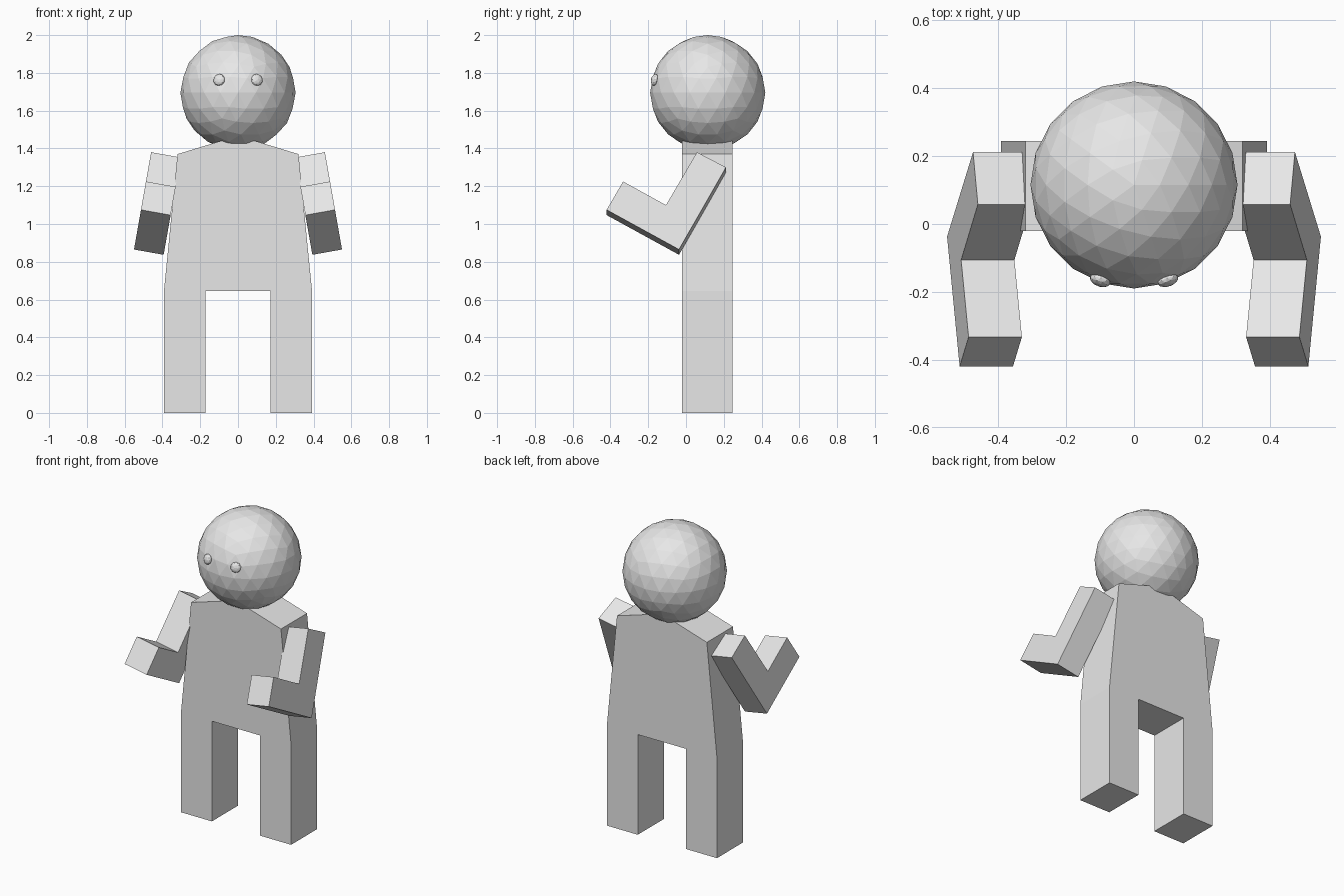
import bpy, bmesh
from mathutils import Vector

cube = bpy.data.objects.get("Cube")
if cube:
    bpy.data.objects.remove(cube, do_unlink=True)

# One plain grey for the whole figure
grey = bpy.data.materials.new("light_grey")
grey.use_nodes = True
GREY = (0.8, 0.8, 0.8, 1)
grey.diffuse_color = GREY
grey.node_tree.nodes["Principled BSDF"].inputs["Base Color"].default_value = GREY


def finish(name, bm):
    bmesh.ops.recalc_face_normals(bm, faces=bm.faces)
    mesh = bpy.data.meshes.new(name)
    bm.to_mesh(mesh)
    bm.free()
    mesh.materials.append(grey)
    obj = bpy.data.objects.new(name, mesh)
    bpy.context.collection.objects.link(obj)
    return obj


def extrude_outline(name, points, offset):
    """Fill a flat outline and push it along an offset into a solid."""
    bm = bmesh.new()
    face = bm.faces.new([bm.verts.new(p) for p in points])
    moved = bmesh.ops.extrude_face_region(bm, geom=[face], use_keep_orig=True)
    verts = [v for v in moved["geom"] if isinstance(v, bmesh.types.BMVert)]
    bmesh.ops.translate(bm, verts=verts, vec=offset)
    return finish(name, bm)


def ball(name, radius, centre, detail):
    bm = bmesh.new()
    bmesh.ops.create_icosphere(bm, subdivisions=detail, radius=radius)
    obj = finish(name, bm)
    obj.location = centre
    return obj


# Torso and legs: one mirrored front outline, extruded to the back
half = [(0.172, 0.645), (0.172, 0), (0.392, 0), (0.392, 0.645), (0.32, 1.37), (0.09, 1.44)]
outline = half + [(-x, z) for x, z in reversed(half)]
extrude_outline("body", [(x, -0.02, z) for x, z in outline], (0, 0.265, 0))

# Head
head_centre = Vector((0, 0.115, 1.695))
ball("head", 0.305, head_centre, 3)

# Bent arms: side outline leaning outwards toward the elbow
arm = [(0.058, 1.38), (0.212, 1.30), (-0.037, 0.865),
       (-0.42, 1.075), (-0.333, 1.225), (-0.106, 1.10)]
for side, label in ((1, "left"), (-1, "right")):
    points = [(side * (0.46 + (1.38 - z) * 0.176), y, z) for y, z in arm]
    extrude_outline(label + "_arm", points, (-side * 0.157, 0, -0.028))

    # Flattened eye lying on the head surface
    eye = ball(label + "_eye", 0.032, (side * 0.10, -0.166, 1.763), 2)
    eye.scale.z = 0.55
    normal = eye.location - head_centre
    eye.rotation_euler = normal.to_track_quat("Z", "Y").to_euler()
